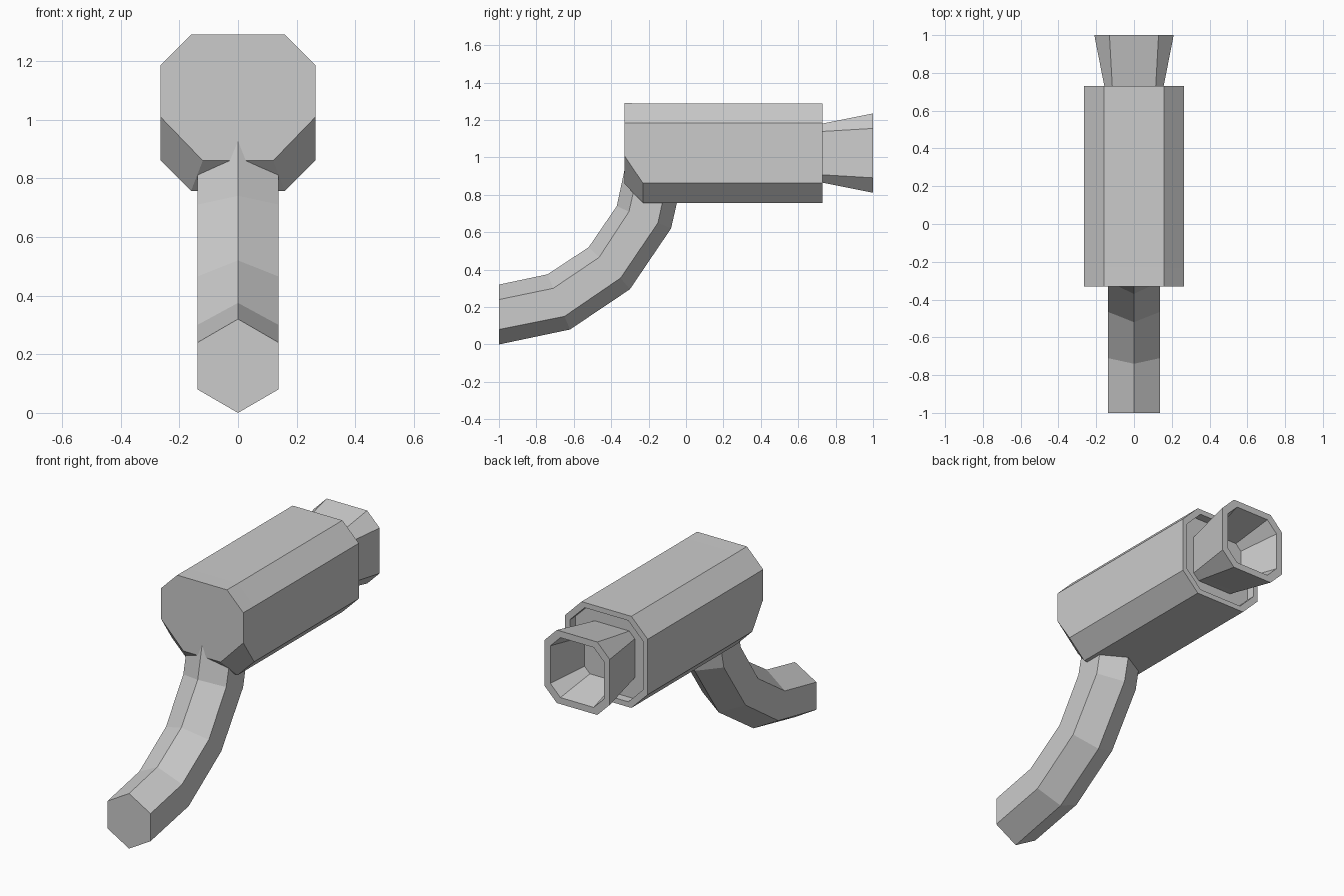
import bpy, bmesh

if "Cube" in bpy.data.objects:
    bpy.data.objects.remove(bpy.data.objects["Cube"])


def loft(name, rings, cap_start=True, cap_end=True):
    """Skin a list of rings with equal point counts into a flat-faced solid."""
    bm = bmesh.new()
    loops = [[bm.verts.new(p) for p in ring] for ring in rings]
    n = len(loops[0])
    for a, b in zip(loops, loops[1:]):
        for i in range(n):
            j = (i + 1) % n
            bm.faces.new((a[i], a[j], b[j], b[i]))
    if cap_start:
        bm.faces.new(loops[0])
    if cap_end:
        bm.faces.new(loops[-1])
    bmesh.ops.recalc_face_normals(bm, faces=bm.faces)
    mesh = bpy.data.meshes.new(name)
    bm.to_mesh(mesh)
    bm.free()
    obj = bpy.data.objects.new(name, mesh)
    bpy.context.collection.objects.link(obj)
    return obj


def mirrored(y, half):
    """Close a right-half profile (x, z) across x = 0."""
    return [(x, y, z) for x, z in half] + [(-x, y, z) for x, z in reversed(half)]


def octagon(y, hx, hz, cut, cz=1.023):
    return mirrored(y, [(hx - cut, cz + hz), (hx, cz + hz - cut),
                        (hx, cz - hz + cut), (hx - cut, cz - hz)])


# Body: octagonal block, front lower corner cut back, shallow recess at the rear
front = mirrored(-0.33, [(0.16, 1.29), (0.265, 1.185), (0.265, 1.01), (0.12, 0.86)])
shoulder = octagon(-0.23, 0.265, 0.266, 0.105)
# keep the upper part of the shoulder straight along the body
loft("body", [front, shoulder,
              octagon(0.73, 0.265, 0.266, 0.105),
              octagon(0.73, 0.235, 0.236, 0.095),
              octagon(0.68, 0.235, 0.236, 0.095)])

# Nozzle: flared octagonal tube with a rim and a tapering bore
loft("nozzle", [octagon(0.67, 0.145, 0.147, 0.035),
                octagon(0.73, 0.157, 0.158, 0.042),
                octagon(1.00, 0.21, 0.212, 0.08),
                octagon(1.00, 0.172, 0.174, 0.065),
                octagon(0.76, 0.12, 0.122, 0.035)])

# Handle: hexagonal bar, each row gives (y, z) of top ridge, upper side,
# lower side and bottom ridge
sections = [
    ((-1.00, 0.32), (-1.00, 0.24), (-1.00, 0.08), (-1.00, 0.00)),
    ((-0.74, 0.375), (-0.71, 0.30), (-0.65, 0.15), (-0.62, 0.08)),
    ((-0.52, 0.52), (-0.465, 0.465), (-0.35, 0.355), (-0.30, 0.295)),
    ((-0.37, 0.74), (-0.305, 0.71), (-0.15, 0.65), (-0.08, 0.62)),
    ((-0.323, 0.96), (-0.255, 0.93), (-0.10, 0.88), (-0.025, 0.86)),
]
w = 0.138
loft("handle", [[(0, *t), (w, *u), (w, *l), (0, *b), (-w, *l), (-w, *u)]
                for t, u, l, b in sections])
